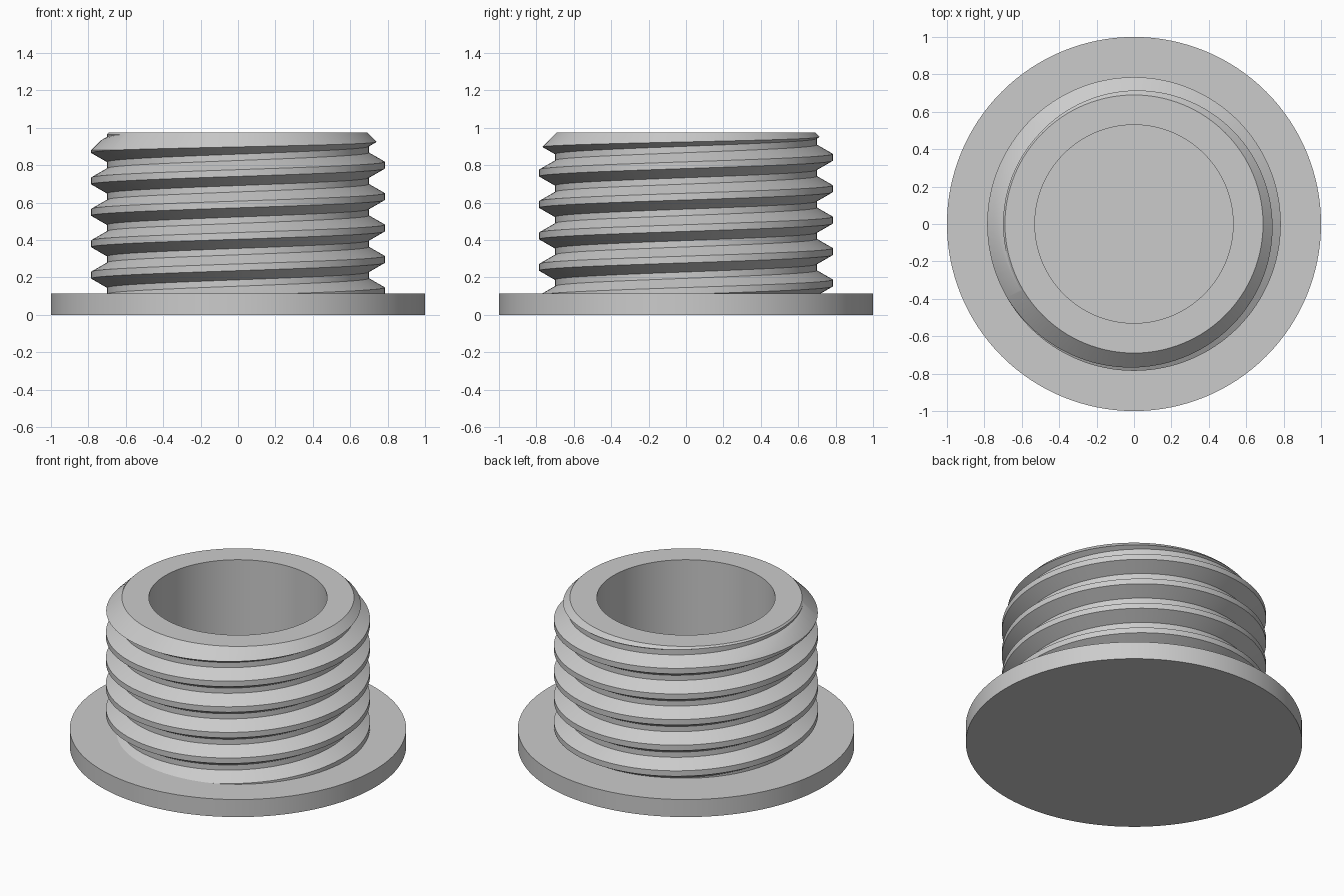
import bpy, bmesh, math
from mathutils import Vector

cube = bpy.data.objects.get("Cube")
if cube:
    bpy.data.objects.remove(cube, do_unlink=True)

SEGMENTS = 128
PITCH = 0.168
ROOT, CREST = 0.70, 0.785
BASE_TOP, TOP = 0.115, 0.975
BORE = 0.53

grey = bpy.data.materials.new("plain_grey")
grey.use_nodes = True
grey.diffuse_color = (0.6, 0.6, 0.6, 1)
grey.node_tree.nodes["Principled BSDF"].inputs["Base Color"].default_value = (0.6, 0.6, 0.6, 1)


def sweep(name, profile, closed=False, turns=1, rise=0.0):
    """Spin an (r, z) profile about z; rise is the climb per turn."""
    bm = bmesh.new()
    verts = [bm.verts.new((r, 0, z)) for r, z in profile]
    edges = [bm.edges.new(pair) for pair in zip(verts, verts[1:])]
    if closed:
        edges.append(bm.edges.new((verts[-1], verts[0])))
    bmesh.ops.spin(bm, geom=verts + edges, cent=(0, 0, 0), axis=(0, 0, 1),
                   dvec=(0, 0, rise / SEGMENTS), angle=math.tau * turns,
                   steps=SEGMENTS * turns)
    bmesh.ops.remove_doubles(bm, verts=bm.verts, dist=0.0002)
    # Close any open end with a fan to the axis
    open_edges = [e for e in bm.edges if e.is_boundary]
    if open_edges:
        middle = sum(v.co.z for v in bm.verts) / len(bm.verts)
        for upper in (False, True):
            rim = [e for e in open_edges if (e.verts[0].co.z > middle) == upper]
            z = sum(e.verts[0].co.z for e in rim) / len(rim)
            hub = bm.verts.new(Vector((0, 0, z)))
            for e in rim:
                bm.faces.new((e.verts[0], e.verts[1], hub))
    bmesh.ops.recalc_face_normals(bm, faces=bm.faces)
    mesh = bpy.data.meshes.new(name)
    bm.to_mesh(mesh)
    bm.free()
    mesh.materials.append(grey)
    obj = bpy.data.objects.new(name, mesh)
    bpy.context.collection.objects.link(obj)
    return obj


def activate(obj):
    bpy.ops.object.select_all(action='DESELECT')
    obj.select_set(True)
    bpy.context.view_layer.objects.active = obj


# Round flange, whose top is also the floor of the bore
flange = sweep("flange", [(0, 0), (1, 0), (1, BASE_TOP), (0, BASE_TOP)])

# Right-handed thread: one tooth swept up a helix, longer than needed
flat, flank = 0.018, 0.049
start = 0.80 - 6 * PITCH
tooth = [(ROOT, start - flat - flank), (CREST, start - flat), (CREST, start + flat),
         (ROOT, start + flat + flank), (ROOT, start - flat - flank + PITCH)]
neck = sweep("threaded_neck", tooth, turns=8, rise=PITCH)

# Trim to length, with the chamfered lip and the bore
envelope = sweep("neck_envelope", [(BORE, 0.1), (0.9, 0.1), (0.9, TOP - 0.21),
                                   (0.69, TOP), (BORE, TOP)], closed=True)
envelope.hide_render = True
trim = neck.modifiers.new("trim", 'BOOLEAN')
trim.operation = 'INTERSECT'
trim.solver = 'EXACT'
trim.object = envelope
activate(neck)
bpy.ops.object.modifier_apply(modifier=trim.name)
bpy.data.objects.remove(envelope, do_unlink=True)

for part in (flange, neck):
    activate(part)
    bpy.ops.object.shade_smooth_by_angle(angle=math.radians(25))
